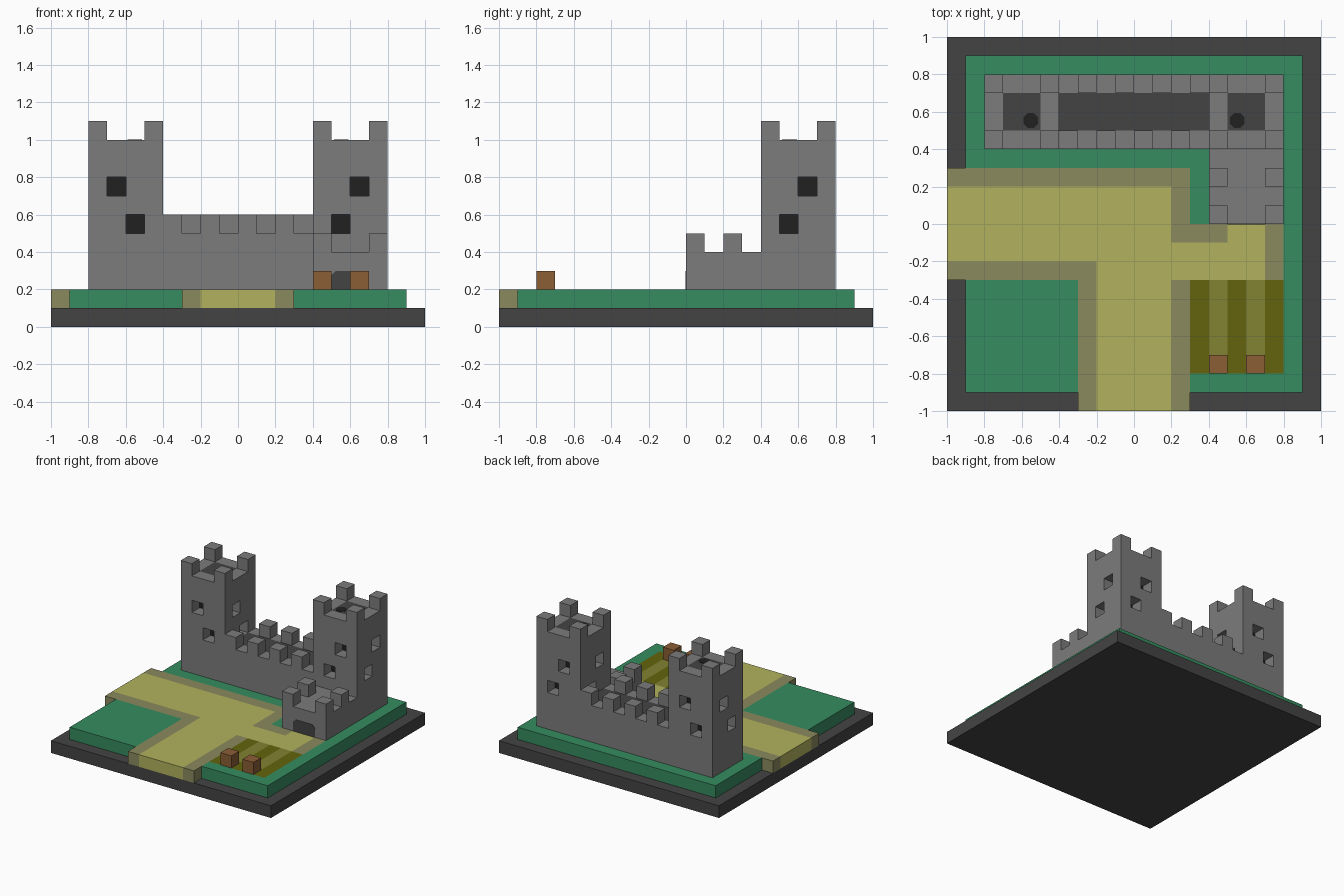
import bpy, bmesh, math
from mathutils import Vector

cube = bpy.data.objects.get("Cube")
if cube:
    bpy.data.objects.remove(cube, do_unlink=True)


def material(name, r, g, b):
    lin = [((c / 255 + 0.055) / 1.055) ** 2.4 for c in (r, g, b)] + [1]
    m = bpy.data.materials.new(name)
    m.use_nodes = True
    m.diffuse_color = lin
    m.node_tree.nodes["Principled BSDF"].inputs["Base Color"].default_value = lin
    return m


STONE = material("stone grey", 124, 124, 124)
DARK = material("dark grey", 68, 68, 68)
BLACK = material("black", 33, 33, 33)
GRASS = material("grass green", 54, 140, 96)
VERGE = material("verge khaki", 138, 138, 94)
PATH = material("path yellow", 178, 178, 94)
SOIL = material("soil olive", 100, 100, 14)
CROP = material("crop olive", 130, 130, 50)
WOOD = material("wood brown", 139, 94, 54)


def box(x0, x1, y0, y1, z0, z1, cell=None):
    """Box as a bmesh, cut into square cells if a cell size is given."""
    bm = bmesh.new()
    lo, hi = Vector((x0, y0, z0)), Vector((x1, y1, z1))
    bmesh.ops.create_cube(bm, size=1)
    for v in bm.verts:
        v.co = (lo + hi) / 2 + v.co * (hi - lo)
    if cell:
        for axis in range(3):
            no = Vector((0, 0, 0))
            no[axis] = 1
            for i in range(1, round((hi[axis] - lo[axis]) / cell)):
                bmesh.ops.bisect_plane(bm, geom=bm.verts[:] + bm.edges[:] + bm.faces[:],
                                       dist=1e-5, plane_co=lo + no * cell * i, plane_no=no)
    bm.normal_update()
    return bm


def face_at(bm, *point):
    p = Vector(point)
    return min(bm.faces, key=lambda f: (f.calc_center_median() - p).length)


def push(bm, faces, dist):
    """Extrude a flat group of faces along its normal."""
    move = faces[0].normal * dist
    new = bmesh.ops.extrude_face_region(bm, geom=faces)["geom"]
    old = [f for f in faces if f.is_valid]
    if old:
        bmesh.ops.delete(bm, geom=old, context="FACES")
    bmesh.ops.translate(bm, verts=[e for e in new if isinstance(e, bmesh.types.BMVert)], vec=move)
    bm.normal_update()


def finish(name, bm, mats, rule=None):
    """Turn a bmesh into an object; rule(centre, normal) gives the material index."""
    bmesh.ops.recalc_face_normals(bm, faces=bm.faces[:])
    bm.normal_update()
    for f in bm.faces:
        f.material_index = rule(f.calc_center_median(), f.normal) if rule else 0
    mesh = bpy.data.meshes.new(name)
    bm.to_mesh(mesh)
    bm.free()
    for m in mats:
        mesh.materials.append(m)
    ob = bpy.data.objects.new(name, mesh)
    bpy.context.collection.objects.link(ob)


def prism(name, points, direction, mat):
    """Thin plate from an outline."""
    bm = bmesh.new()
    f = bm.faces.new([bm.verts.new(p) for p in points])
    new = bmesh.ops.extrude_face_region(bm, geom=[f], use_keep_orig=True)["geom"]
    bmesh.ops.translate(bm, verts=[e for e in new if isinstance(e, bmesh.types.BMVert)],
                        vec=Vector(direction))
    finish(name, bm, [mat])


# Base slab
finish("base", box(-1, 1, -1, 1, 0, 0.1), [DARK])

# Ground layer: grass with roads reaching the base edge on two sides
bm = box(-0.9, 0.9, -0.9, 0.9, 0.1, 0.2, 0.1)
for axis in (0, 1):
    ends = [f for f in bm.faces if f.normal[axis] < -0.9
            and abs(f.calc_center_median()[1 - axis]) < 0.3]
    push(bm, ends, 0.1)

# Colour areas of the ground as (material, x0, x1, y0, y1); later ones win
AREAS = [
    (1, -1, 0.3, -0.3, 0.3), (1, -0.3, 0.3, -1, -0.3),
    (1, 0.2, 0.5, -0.1, 0), (1, 0.7, 0.8, -0.3, 0),
    (2, -1, 0.2, -0.2, 0.2), (2, -0.2, 0.2, -1, 0.2),
    (2, 0.2, 0.7, -0.3, -0.1), (2, 0.5, 0.7, -0.1, 0),
    (3, 0.3, 0.8, -0.8, -0.3),
    (4, 0.4, 0.5, -0.7, -0.3), (4, 0.6, 0.7, -0.7, -0.3),
]


def ground_rule(c, n):
    index = 0
    for i, x0, x1, y0, y1 in AREAS:
        if x0 - 0.001 < c.x < x1 + 0.001 and y0 - 0.001 < c.y < y1 + 0.001:
            index = i
    return index


finish("ground", bm, [GRASS, VERGE, PATH, SOIL, CROP], ground_rule)

# Crates at the end of the crop rows
for i, x in enumerate((0.4, 0.6)):
    finish(f"crate_{i + 1}", box(x, x + 0.1, -0.8, -0.7, 0.2, 0.3), [WOOD])

# Two mirrored towers with corner merlons and recessed windows
for label, s in (("left", 1), ("right", -1)):
    cx, cy = 0.6 * s, 0.6
    bm = box(cx - 0.2, cx + 0.2, 0.4, 0.8, 0.2, 1.0, 0.1)
    for dx in (-0.15, 0.15):
        for dy in (-0.15, 0.15):
            push(bm, [face_at(bm, cx + dx, cy + dy, 1.0)], 0.1)
    for nx, ny in ((0, -1), (1, 0), (0, 1), (-1, 0)):
        for off, z in ((0.05, 0.75), (-0.05, 0.55)):
            x = cx + s * (0.2 * nx - off * ny)
            push(bm, [face_at(bm, x, cy + 0.2 * ny + off * nx, z)], -0.1)

    def tower_rule(c, n, cx=cx, cy=cy):
        dx, dy = abs(c.x - cx), abs(c.y - cy)
        if n.z > 0.9 and abs(c.z - 1) < 0.01 and max(dx, dy) < 0.1:
            return 1
        # back wall of a window recess
        along = dx if abs(n.x) > 0.9 else dy
        if abs(n.z) < 0.1 and abs(along - 0.1) < 0.01 and max(dx, dy) < 0.11 and c.z < 0.9:
            return 2
        return 0

    finish(f"{label}_tower", bm, [STONE, DARK, BLACK], tower_rule)
    # Roof hatch
    ring = [math.radians(22.5 + 45 * k) for k in range(8)]
    prism(f"{label}_hatch", [(0.552 * s + 0.043 * math.cos(a), 0.553 + 0.043 * math.sin(a), 0.999)
                             for a in ring], (0, 0, 0.004), BLACK)

# Curtain wall with staggered merlons and a dark walkway
bm = box(-0.4, 0.4, 0.4, 0.8, 0.2, 0.5, 0.1)
for i in range(4):
    push(bm, [face_at(bm, -0.35 + 0.2 * i, 0.45, 0.5)], 0.1)
    push(bm, [face_at(bm, -0.25 + 0.2 * i, 0.75, 0.5)], 0.1)
finish("curtain_wall", bm, [STONE, DARK],
       lambda c, n: int(n.z > 0.9 and c.z < 0.51 and abs(c.y - 0.6) < 0.1))

# Gatehouse in front of the left tower, with four merlons
bm = box(0.4, 0.8, 0, 0.4, 0.2, 0.4, 0.1)
for x in (0.45, 0.75):
    for y in (0.05, 0.25):
        push(bm, [face_at(bm, x, y, 0.4)], 0.1)
finish("gatehouse", bm, [STONE])

# Gate with clipped upper corners
prism("gate", [(x, 0.001, z) for x, z in ((0.5, 0.2), (0.7, 0.2), (0.7, 0.275), (0.675, 0.3),
                                          (0.525, 0.3), (0.5, 0.275))], (0, -0.004, 0), DARK)
